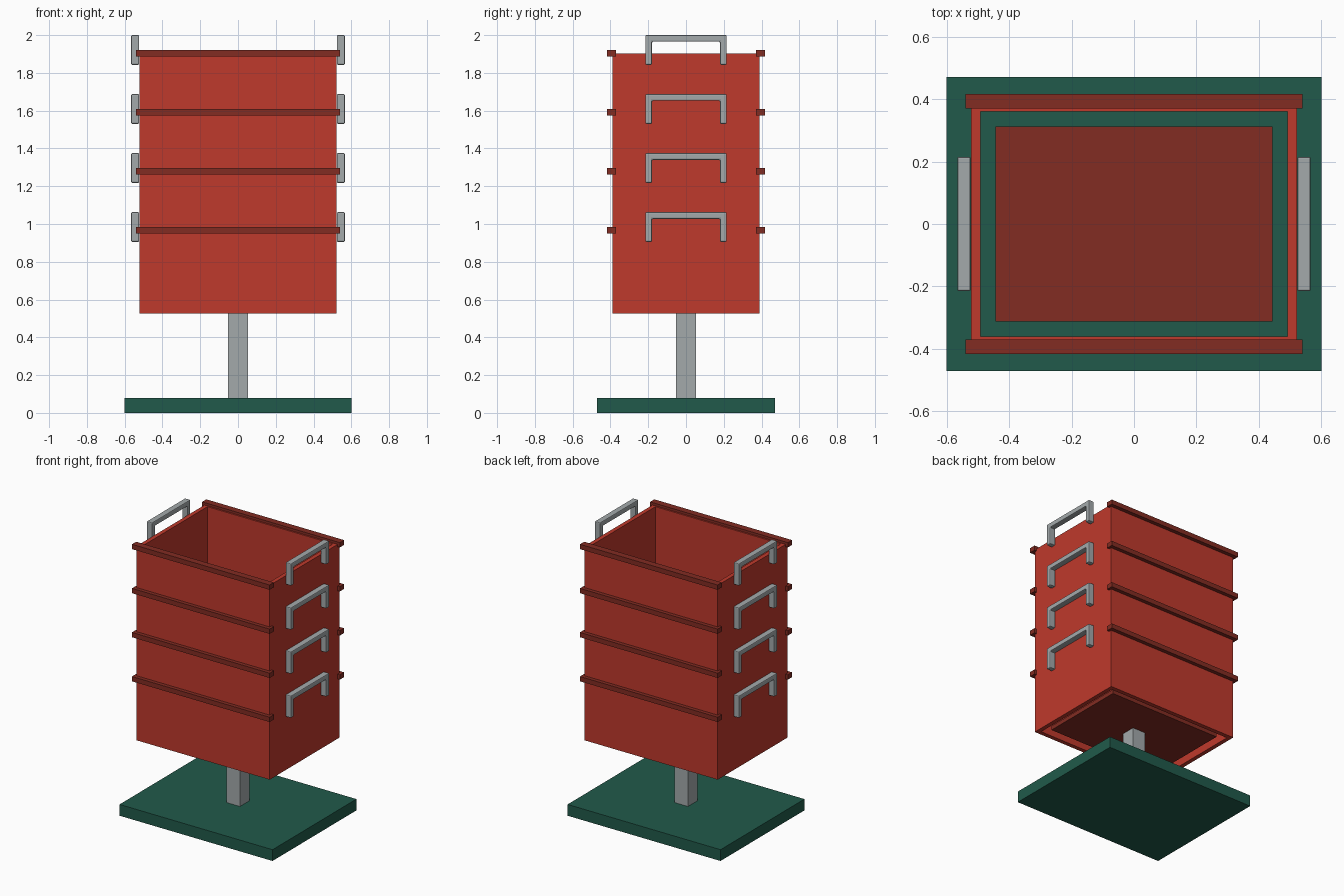
import bpy
import bmesh

cube = bpy.data.objects.get("Cube")
if cube:
    bpy.data.objects.remove(cube, do_unlink=True)


def material(name, rgb):
    mat = bpy.data.materials.new(name)
    mat.use_nodes = True
    color = (*rgb, 1)
    mat.diffuse_color = color
    mat.node_tree.nodes["Principled BSDF"].inputs["Base Color"].default_value = color
    return mat


RED = material("bright red", (0.52, 0.041, 0.025))
DARK_RED = material("dark red", (0.225, 0.025, 0.016))
GREEN = material("dark green", (0.015, 0.102, 0.069))
GREY = material("light grey", (0.37, 0.40, 0.41))


def add_object(name, bm, mat):
    bmesh.ops.recalc_face_normals(bm, faces=bm.faces)
    mesh = bpy.data.meshes.new(name)
    bm.to_mesh(mesh)
    bm.free()
    mesh.materials.append(mat)
    obj = bpy.data.objects.new(name, mesh)
    bpy.context.collection.objects.link(obj)
    return obj


def box(name, low, high, mat, open_ends=False):
    bm = bmesh.new()
    bmesh.ops.create_cube(bm, size=1)
    for v in bm.verts:
        v.co = [(a + b) / 2 + c * (b - a) for a, b, c in zip(low, high, v.co)]
    if open_ends:
        bm.normal_update()
        ends = [f for f in bm.faces if abs(f.normal.z) > 0.5]
        bmesh.ops.delete(bm, geom=ends, context="FACES_ONLY")
    return add_object(name, bm, mat)


# Ground plate, post and floor panel
box("base", (-0.6, -0.47, 0), (0.6, 0.47, 0.08), GREEN)
box("post", (-0.052, -0.052, 0.08), (0.052, 0.052, 0.535), GREY)
box("floor_panel", (-0.443, -0.313, 0.535), (0.443, 0.313, 0.565), DARK_RED)

# Open rectangular wall tube
walls = box("walls", (-0.522, -0.39, 0.525), (0.522, 0.39, 1.903), RED, True)
solid = walls.modifiers.new("thickness", "SOLIDIFY")
solid.thickness = 0.03
solid.offset = -1
solid.use_even_offset = True


# Square-section carrying handle: U outline extruded sideways
def handle(name, side, top):
    w, t, drop = 0.215, 0.035, 0.157
    outline = [(-w, -drop), (-w, 0), (w, 0), (w, -drop),
               (w - t, -drop), (w - t, -t), (t - w, -t), (t - w, -drop)]
    bm = bmesh.new()
    face = bm.faces.new([bm.verts.new((side * 0.523, y, top + z)) for y, z in outline])
    new = bmesh.ops.extrude_face_region(bm, geom=[face])["geom"]
    verts = [g for g in new if isinstance(g, bmesh.types.BMVert)]
    bmesh.ops.translate(bm, vec=(side * 0.043, 0, 0), verts=verts)
    obj = add_object(name, bm, GREY)
    bevel = obj.modifiers.new("soft edges", "BEVEL")
    bevel.width = 0.006
    bevel.segments = 2


# Four levels of rails and handles
for level in range(4):
    lift = level * 0.3125
    for label, side in (("front", -1), ("back", 1)):
        ys = sorted((side * 0.37, side * 0.417))
        box(f"{label}_rail_{level + 1}", (-0.54, ys[0], 0.949 + lift),
            (0.54, ys[1], 0.983 + lift), DARK_RED)
    for label, side in (("right", -1), ("left", 1)):
        handle(f"{label}_handle_{level + 1}", side, 1.0625 + lift)
